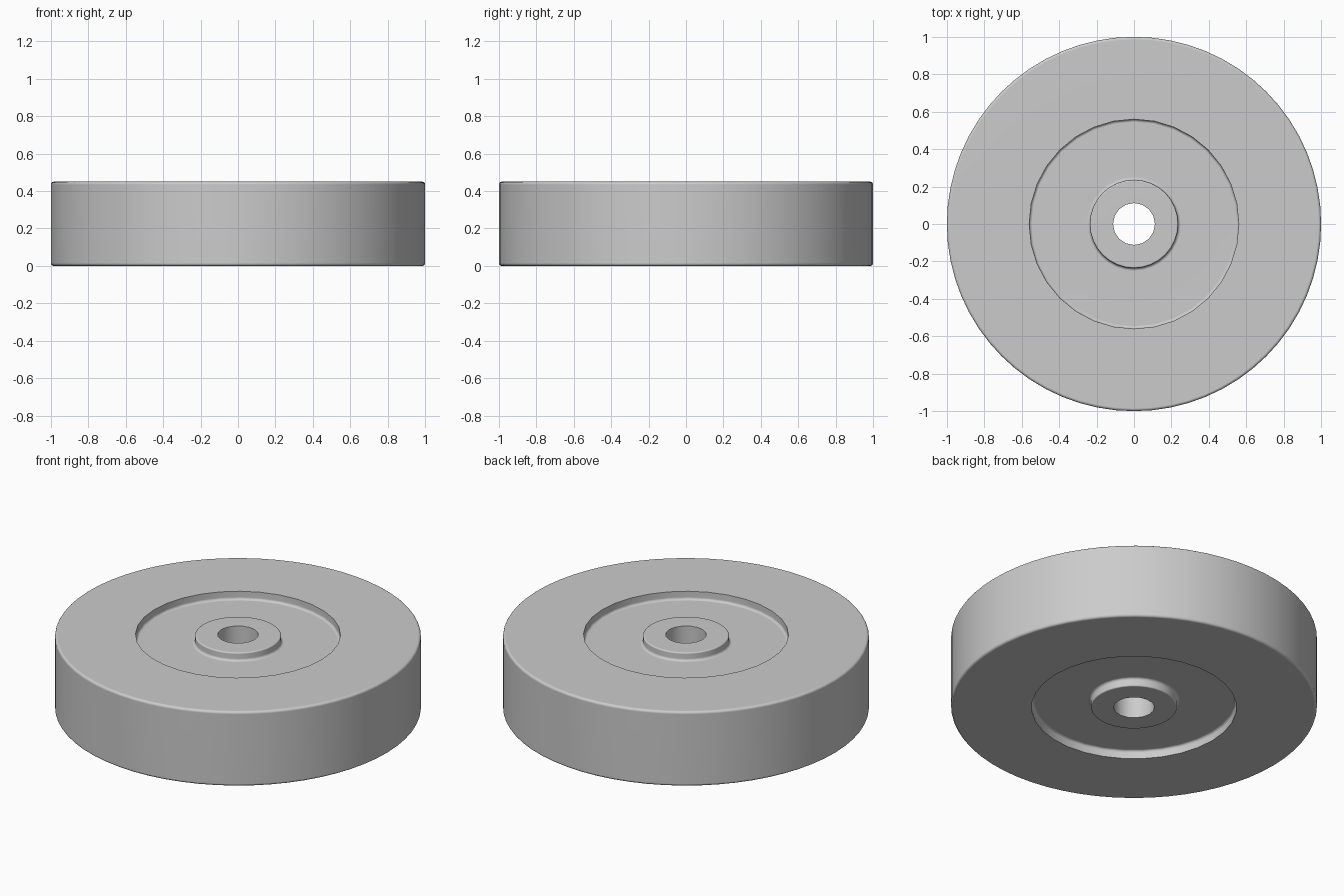
import bpy
import bmesh
import math

if "Cube" in bpy.data.objects:
    bpy.data.objects.remove(bpy.data.objects["Cube"], do_unlink=True)

HEIGHT = 0.45
FLOOR = HEIGHT - 0.05
BEVEL = 0.015
OUTER_SIDES, RECESS_SIDES, BORE_SIDES = 64, 32, 16


def arc(r, z, start, end, sides, radius=BEVEL, steps=4):
    """Rounded corner of the profile, centred on (r, z), angles in degrees."""
    angles = [math.radians(start + (end - start) * i / steps) for i in range(steps + 1)]
    return [(r + radius * math.cos(a), z + radius * math.sin(a), sides) for a in angles]


# Upper half of the cross-section, from the bore out to the rim: (radius, height, sides)
upper = [(0.112, HEIGHT, BORE_SIDES)]
upper += arc(0.228, HEIGHT - 0.008, 90, 0, RECESS_SIDES, 0.008)          # hub edge
upper += arc(0.236 + BEVEL, FLOOR + BEVEL, 180, 270, RECESS_SIDES)      # hub fillet
upper += arc(0.56 - BEVEL, FLOOR + BEVEL, 270, 360, RECESS_SIDES)       # recess fillet
upper += [(0.56, HEIGHT, RECESS_SIDES)]                                 # recess lip
upper += arc(1 - BEVEL, HEIGHT - BEVEL, 90, 0, OUTER_SIDES)             # rim edge

# The lower half mirrors the upper half
profile = upper + [(r, HEIGHT - z, n) for r, z, n in reversed(upper)]


def bridge(bm, a, b):
    """Join two rings whose side counts are equal or multiples of each other."""
    count = max(len(a), len(b))
    for i in range(count):
        j = i + 1
        corners = [ring[k * len(ring) // count % len(ring)]
                   for ring, k in ((a, i), (a, j), (b, j), (b, i))]
        bm.faces.new(list(dict.fromkeys(corners)))


# Wheel body: rings swept round the axis and joined into a closed solid
bm = bmesh.new()
rings = []
for r, z, n in profile:
    turns = [2 * math.pi * i / n for i in range(n)]
    rings.append([bm.verts.new((r * math.cos(t), r * math.sin(t), z)) for t in turns])
for i, ring in enumerate(rings):
    bridge(bm, ring, rings[(i + 1) % len(rings)])
bmesh.ops.recalc_face_normals(bm, faces=bm.faces)
mesh = bpy.data.meshes.new("wheel")
bm.to_mesh(mesh)
bm.free()
wheel = bpy.data.objects.new("wheel", mesh)
bpy.context.collection.objects.link(wheel)

# Plain grey
grey = bpy.data.materials.new("light grey")
grey.use_nodes = True
colour = (0.6, 0.6, 0.6, 1)
grey.diffuse_color = colour
grey.node_tree.nodes["Principled BSDF"].inputs["Base Color"].default_value = colour
mesh.materials.append(grey)

# Smooth walls and bevels, flat discs
bpy.ops.object.select_all(action="DESELECT")
wheel.select_set(True)
bpy.context.view_layer.objects.active = wheel
bpy.ops.object.shade_smooth_by_angle(angle=math.radians(35))
weighted = wheel.modifiers.new("flat discs", "WEIGHTED_NORMAL")
weighted.keep_sharp = True
